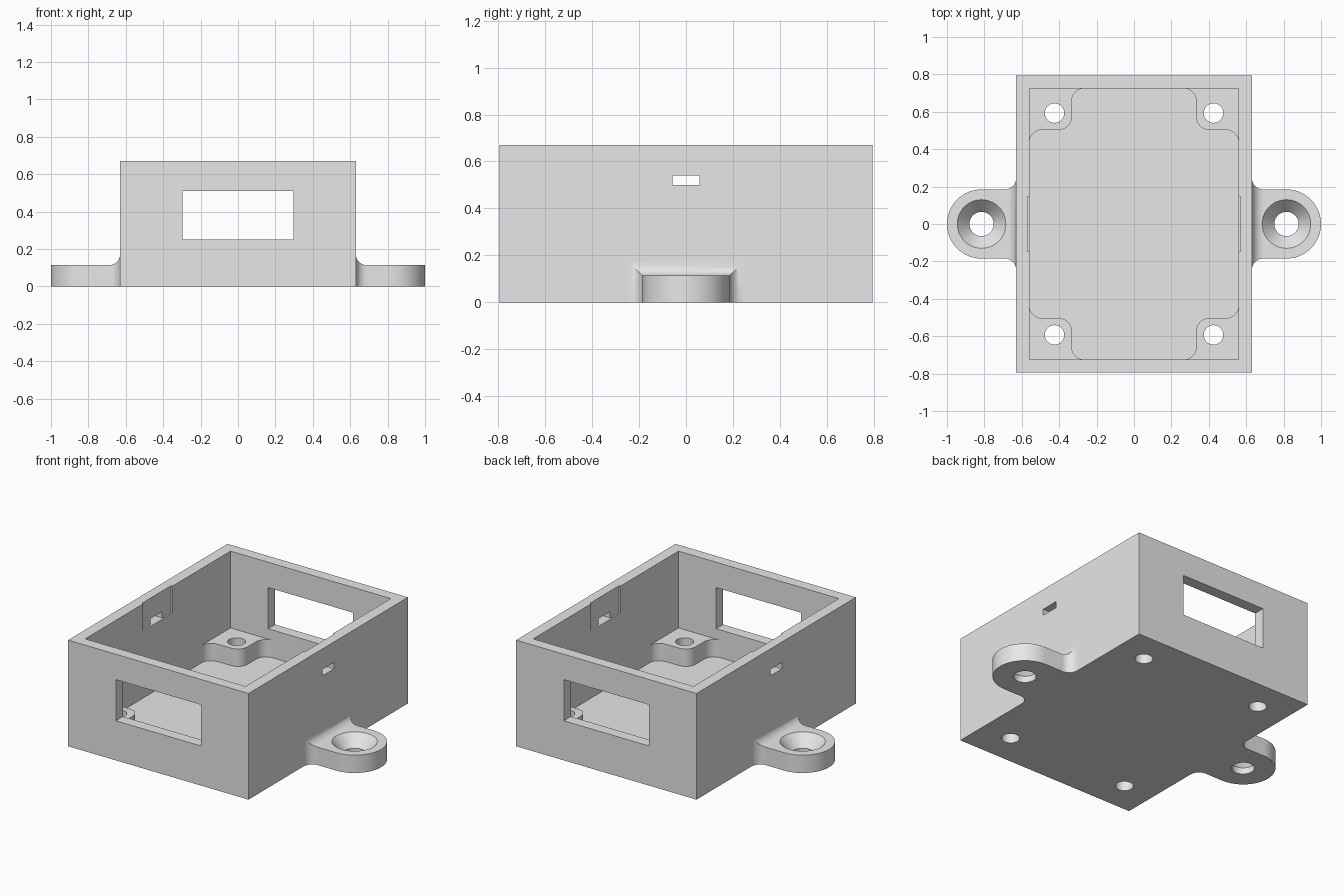
import bpy, bmesh, math

if "Cube" in bpy.data.objects:
    bpy.data.objects.remove(bpy.data.objects["Cube"])

W, D, H = 0.63, 0.795, 0.67        # half width, half depth, height of the case
IW, ID = 0.56, 0.725               # inner half sizes
FLOOR, BOSS = 0.075, 0.185         # floor height, corner boss height
EAR_X, EAR_R, EAR_H, FIL = 0.815, 0.185, 0.113, 0.06

plastic = bpy.data.materials.new("grey_plastic")
plastic.diffuse_color = (0.8, 0.8, 0.8, 1)
plastic.use_nodes = True
plastic.node_tree.nodes["Principled BSDF"].inputs["Base Color"].default_value = plastic.diffuse_color


def loft(name, rings):
    """Closed solid through a list of equal-length rings."""
    bm = bmesh.new()
    loops = [[bm.verts.new(p) for p in r] for r in rings]
    n = len(loops[0])
    for a, b in zip(loops, loops[1:]):
        for i in range(n):
            j = (i + 1) % n
            bm.faces.new((a[i], a[j], b[j], b[i]))
    bm.faces.new(loops[0])
    bm.faces.new(loops[-1])
    bmesh.ops.remove_doubles(bm, verts=bm.verts[:], dist=1e-5)
    bmesh.ops.recalc_face_normals(bm, faces=bm.faces[:])
    me = bpy.data.meshes.new(name)
    bm.to_mesh(me)
    bm.free()
    me.materials.append(plastic)
    ob = bpy.data.objects.new(name, me)
    bpy.context.collection.objects.link(ob)
    return ob


def prism(name, outline, z0, z1):
    return loft(name, [[(x, y, z) for x, y in outline] for z in (z0, z1)])


def block(name, x0, x1, y0, y1, z0, z1):
    return prism(name, [(x0, y0), (x1, y0), (x1, y1), (x0, y1)], z0, z1)


def lathe(name, cx, cy, profile, n=40):
    return loft(name, [[(cx + r * math.cos(2 * math.pi * i / n),
                         cy + r * math.sin(2 * math.pi * i / n), z)
                        for i in range(n)] for r, z in profile])


def activate(ob):
    bpy.ops.object.select_all(action='DESELECT')
    ob.select_set(True)
    bpy.context.view_layer.objects.active = ob


def cut(ob, cutter):
    """Subtract a cutter and remove it."""
    activate(ob)
    m = ob.modifiers.new("cut", 'BOOLEAN')
    m.operation, m.solver, m.object = 'DIFFERENCE', 'EXACT', cutter
    bpy.ops.object.modifier_apply(modifier=m.name)
    bpy.data.objects.remove(cutter, do_unlink=True)


def smooth(ob):
    activate(ob)
    bpy.ops.object.shade_smooth_by_angle(angle=math.radians(30))


def arc(cx, cy, r, a0, a1, n=8):
    return [(cx + r * math.cos(math.radians(a0 + (a1 - a0) * i / n)),
             cy + r * math.sin(math.radians(a0 + (a1 - a0) * i / n)))
            for i in range(n + 1)]


# Case with its upper cavity
case = block("case", -W, W, -D, D, 0, H)
cut(case, block("cavity", -IW, IW, -ID, ID, BOSS, H + 0.1))

# Lower pocket: its rounded outline leaves a boss in every corner
bx, by, r = 0.333, 0.503, 0.068
quarter = (arc(IW - r, by - r, r, 0, 90)
           + arc(bx + r, by + r, r, 270, 180)
           + arc(bx - r, ID - r, r, 0, 90))
outline = (quarter + [(-x, y) for x, y in reversed(quarter)]
           + [(-x, -y) for x, y in quarter]
           + [(x, -y) for x, y in reversed(quarter)])
cut(case, prism("pocket", outline, FLOOR, BOSS + 0.05))

# Front and back windows, side slots
cut(case, block("window", -0.297, 0.297, -1, 1, 0.25, 0.51))
cut(case, block("slot", -1, 1, -0.058, 0.058, 0.50, 0.54))

# Shallow clip recesses inside the side walls
cut(case, block("recess", -IW - 0.01, IW + 0.01, -0.148, 0.148, 0.50, H + 0.1))

# Screw holes through the bosses
for sx in (-1, 1):
    for sy in (-1, 1):
        cut(case, lathe("hole", sx * 0.425, sy * 0.593,
                        [(0.052, -0.1), (0.052, 0.4)]))
smooth(case)

# Mounting ears, flared where they meet the wall, with countersunk holes
for s, side in ((-1, "left"), (1, "right")):
    sections = [(W - 0.003, EAR_R + FIL, EAR_H + FIL)]
    for i in range(9):
        a = math.radians(90 * i / 8)
        f = FIL * (1 - math.sin(a))
        sections.append((W + FIL * (1 - math.cos(a)), EAR_R + f, EAR_H + f))
    for i in range(17):
        a = math.radians(90 * i / 16)
        sections.append((EAR_X + EAR_R * math.sin(a), EAR_R * math.cos(a), EAR_H))
    tip = sections.pop()
    rings = [[(s * x, -w, 0), (s * x, w, 0), (s * x, w, h), (s * x, -w, h)]
             for x, w, h in sections]
    rings.append([(s * tip[0], y, z) for y, z in
                  ((-0.003, 0), (0.003, 0), (0.003, EAR_H), (-0.003, EAR_H))])
    ear = loft(side + "_ear", rings)
    cut(ear, lathe("countersink", s * EAR_X, 0,
                   [(0.065, -0.1), (0.065, 0.04), (0.13, EAR_H), (0.13, 0.3)]))
    smooth(ear)
